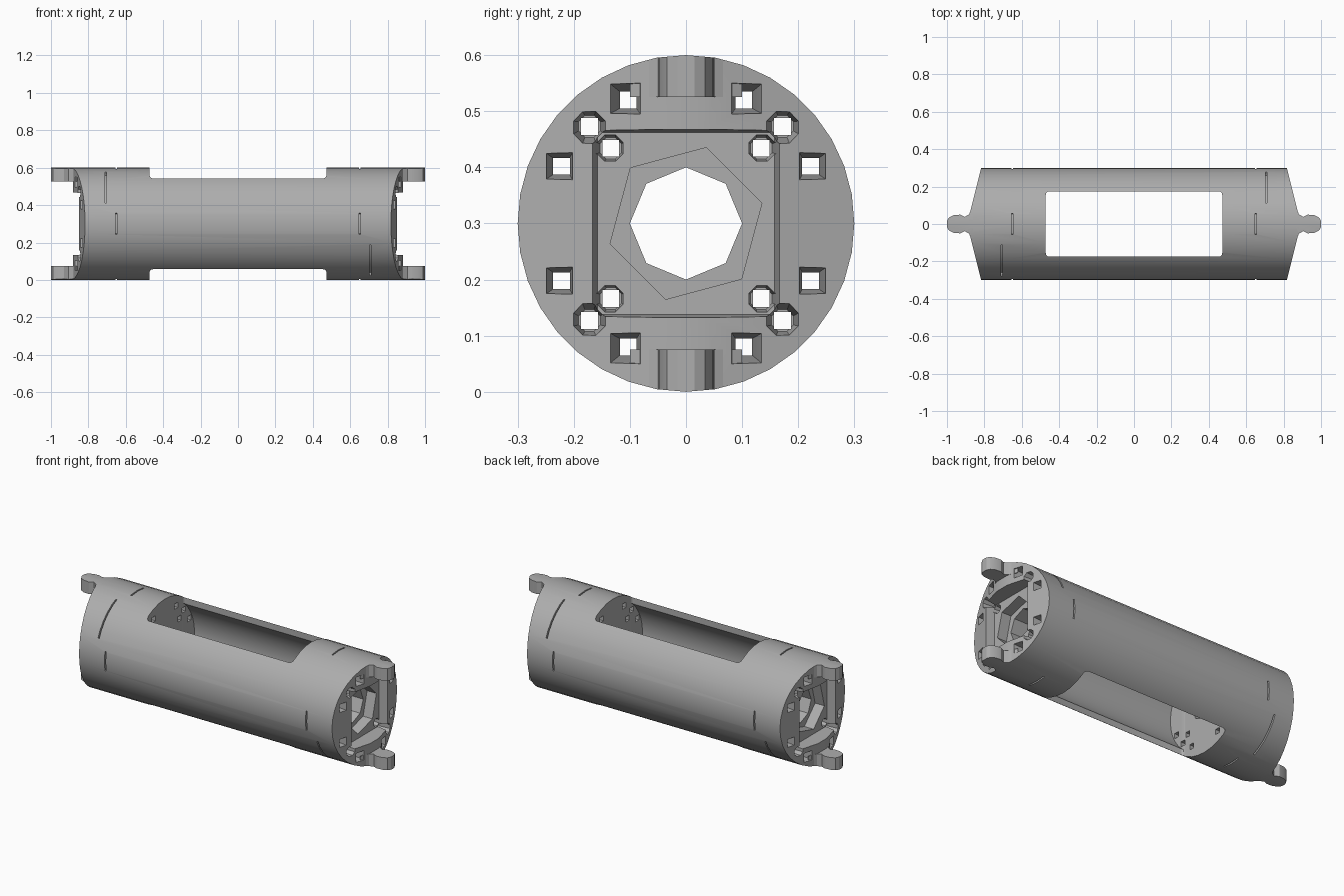
import bpy, bmesh, math
from mathutils import Vector

cube = bpy.data.objects.get("Cube")
if cube:
    bpy.data.objects.remove(cube)

grey = bpy.data.materials.new("plain grey")
grey.use_nodes = True
grey.diffuse_color = (0.42, 0.42, 0.42, 1)
grey.node_tree.nodes["Principled BSDF"].inputs["Base Color"].default_value = grey.diffuse_color

MID = 0.3      # height of the tube axis
R = 0.3        # outer radius


def loft(name, ring_a, a, ring_b, b, axis="X"):
    """Solid between two matching outlines; X outlines are (y, z from axis), Z outlines are (x, y)."""
    def place(p, d):
        return Vector((d, p[0], p[1] + MID)) if axis == "X" else Vector((p[0], p[1], d))
    bm = bmesh.new()
    va = [bm.verts.new(place(p, a)) for p in ring_a]
    vb = [bm.verts.new(place(p, b)) for p in ring_b]
    n = len(va)
    bm.faces.new(va)
    bm.faces.new(vb)
    for i in range(n):
        j = (i + 1) % n
        bm.faces.new((va[i], va[j], vb[j], vb[i]))
    bmesh.ops.recalc_face_normals(bm, faces=bm.faces)
    me = bpy.data.meshes.new(name)
    bm.to_mesh(me)
    bm.free()
    me.materials.append(grey)
    ob = bpy.data.objects.new(name, me)
    bpy.context.scene.collection.objects.link(ob)
    return ob


def ngon(r, n, turn=0.0, cy=0.0, cz=0.0):
    return [(cy + r * math.cos(turn + math.tau * i / n),
             cz + r * math.sin(turn + math.tau * i / n)) for i in range(n)]


def rect(hy, hz, cy=0.0, cz=0.0):
    return [(cy + sy * hy, cz + sz * hz) for sy, sz in ((1, 1), (-1, 1), (-1, -1), (1, -1))]


def boolean(ob, cutters, operation):
    """Apply the cutters to the object, then discard them."""
    for cutter in cutters:
        mod = ob.modifiers.new("cut", "BOOLEAN")
        mod.operation = operation
        mod.solver = "EXACT"
        mod.object = cutter
    deps = bpy.context.evaluated_depsgraph_get()
    me = bpy.data.meshes.new_from_object(ob.evaluated_get(deps))
    ob.modifiers.clear()
    ob.data = me
    for cutter in cutters:
        bpy.data.objects.remove(cutter)


def round_to_tube(ob):
    ring = ngon(R, 36)
    boolean(ob, [loft("round_cutter", ring, -1.1, ring, 1.1)], "INTERSECT")


def smooth(ob):
    bpy.ops.object.select_all(action="DESELECT")
    ob.select_set(True)
    bpy.context.view_layer.objects.active = ob
    bpy.ops.object.shade_smooth_by_angle(angle=math.radians(25))


# Tube body with wedge-shaped ends
half = [(0.815, -0.31), (0.882, -0.04), (0.882, 0.04), (0.815, 0.31)]
outline = half + [(-x, -y) for x, y in half]
body = loft("tube_body", outline, -0.1, outline, 0.7, "Z")
round_to_tube(body)

cuts = []

# Round inner cavity
ring = ngon(0.27, 36)
cuts.append(loft("cavity", ring, -0.47, ring, 0.47))

# Rounded window through top and bottom
wx, wy, wr = 0.472, 0.175, 0.02
window = []
for k, (sx, sy) in enumerate(((1, 1), (-1, 1), (-1, -1), (1, -1))):
    for s in range(4):
        t = math.pi / 2 * (k + s / 3)
        window.append((sx * (wx - wr) + wr * math.cos(t), sy * (wy - wr) + wr * math.sin(t)))
cuts.append(loft("window", window, -0.1, window, 0.7, "Z"))

# Central octagonal bore
ring = ngon(0.1, 8)
cuts.append(loft("bore", ring, -1, ring, 1))

# Square end pockets with a shallower hexagonal recess inside
for side in (-1, 1):
    cuts.append(loft("pocket", rect(0.158, 0.162), side * 0.8, rect(0.175, 0.169), side * 0.9))
    hexagon = ngon(0.14, 6, math.radians(75))
    cuts.append(loft("hex_recess", hexagon, side * 0.74, hexagon, side * 0.83))

# Square wire holes with funnel mouths: (y, z, mouth y, mouth z, mouth sides)
holes = [(0.103, 0.22, 0.11, 0.223, 4), (0.172, 0.173, 0.173, 0.17, 8),
         (0.222, 0.102, 0.229, 0.102, 4), (0.134, 0.134, 0.138, 0.135, 8)]
for y, z, my, mz, sides in holes:
    for sy in (-1, 1):
        for sz in (-1, 1):
            hole = rect(0.015, 0.015, sy * y, sz * z)
            cuts.append(loft("wire_hole", hole, -1, hole, 1))
            r = 0.042 if sides == 4 else 0.035
            turn = math.pi / sides
            mouth = ngon(r, sides, turn, sy * my, sz * mz)
            inner = ngon(0.021, sides, turn, sy * y, sz * z)
            for side in (-1, 1):
                cuts.append(loft("funnel", inner, side * 0.76, mouth, side * 0.89))


# Thin slots around the outside
def slot(x, centre, span):
    angles = [centre + span * (i / 4 - 1) for i in range(9)]
    arc = [(0.31 * math.cos(t), 0.31 * math.sin(t)) for t in angles]
    arc += [(0.28 * math.cos(t), 0.28 * math.sin(t)) for t in reversed(angles)]
    cuts.append(loft("slot", arc, x - 0.004, arc, x + 0.004))


for side in (-1, 1):
    for quarter in range(4):
        slot(side * 0.65, quarter * math.pi / 2, 0.19)
    for flip in (0, math.pi):
        slot(side * 0.707, math.radians(90 - side * 45) + flip, 0.4)

boolean(body, cuts, "DIFFERENCE")
smooth(body)

# Locking tabs, two at each end
edge = [(0.86, 0.10), (0.882, 0.052), (0.905, 0.038), (0.93, 0.05),
        (0.965, 0.047), (0.99, 0.034), (1.0, 0.015)]
for side, side_name in ((-1, "right"), (1, "left")):
    for up, up_name in ((-1, "lower"), (1, "upper")):
        shape = [(side * x, y) for x, y in edge] + [(side * x, -y) for x, y in reversed(edge)]
        tab = loft(f"{up_name}_{side_name}_tab", shape, MID + up * 0.225, shape, MID + up * 0.4, "Z")
        round_to_tube(tab)
        smooth(tab)
